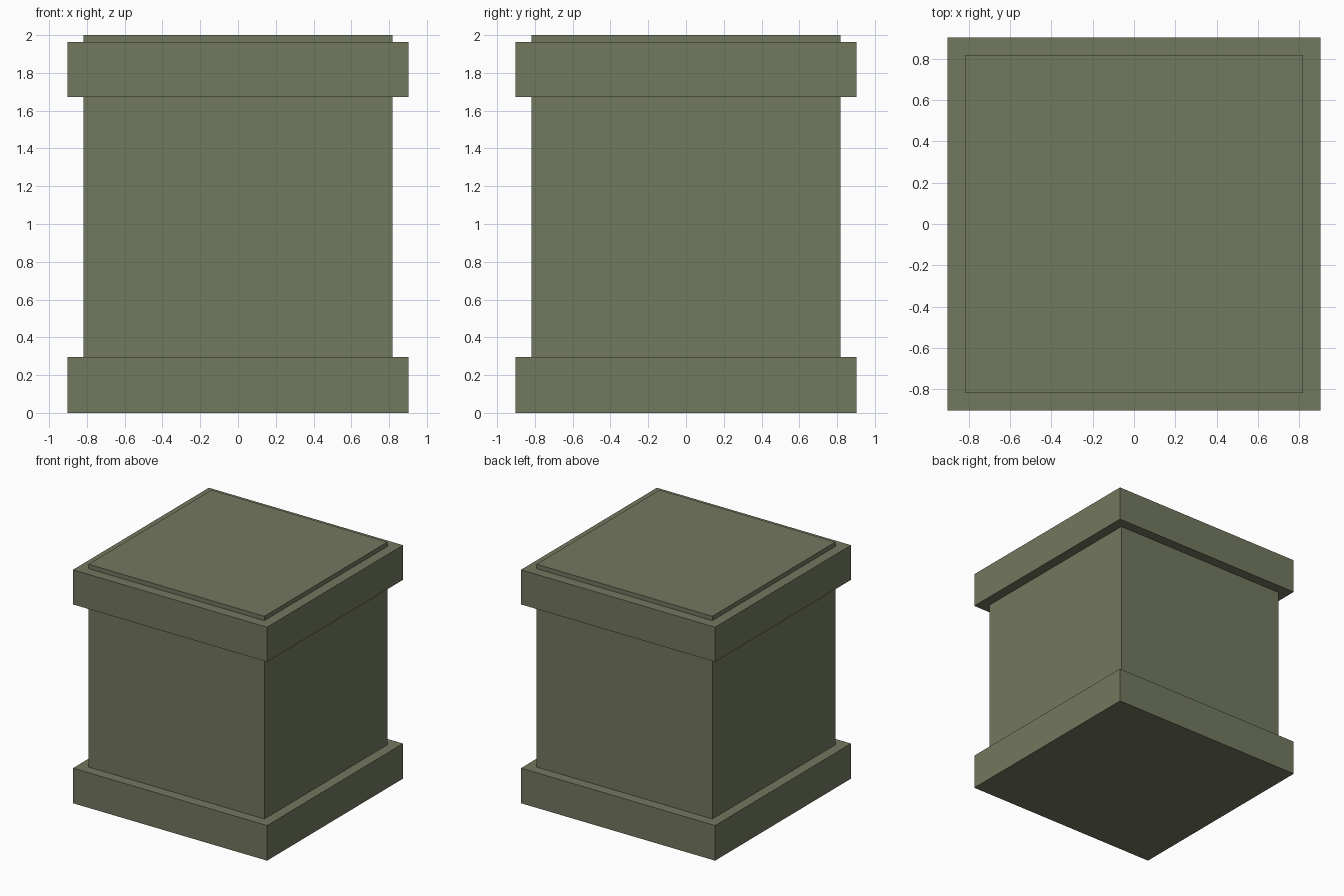
import bpy
import bmesh
from mathutils import Matrix

if "Cube" in bpy.data.objects:
    bpy.data.objects.remove(bpy.data.objects["Cube"])

# Single olive grey stone colour
stone = bpy.data.materials.new("olive_grey")
stone.diffuse_color = (0.171, 0.188, 0.114, 1.0)
stone.use_nodes = True
stone.node_tree.nodes["Principled BSDF"].inputs["Base Color"].default_value = stone.diffuse_color


def slab(name, half, z0, z1):
    """Square block centred on the z axis between two heights."""
    bm = bmesh.new()
    size = Matrix.Diagonal((2 * half, 2 * half, z1 - z0, 1))
    bmesh.ops.create_cube(bm, size=1, matrix=Matrix.Translation((0, 0, (z0 + z1) / 2)) @ size)
    mesh = bpy.data.meshes.new(name)
    bm.to_mesh(mesh)
    bm.free()
    mesh.materials.append(stone)
    obj = bpy.data.objects.new(name, mesh)
    bpy.context.collection.objects.link(obj)
    return obj


# Square body, its top stands just proud of the upper band
slab("body", 0.818, 0.004, 2.0)
# Wider bands around the foot and the top
slab("base_band", 0.903, 0.0, 0.295)
slab("top_band", 0.903, 1.672, 1.963)
